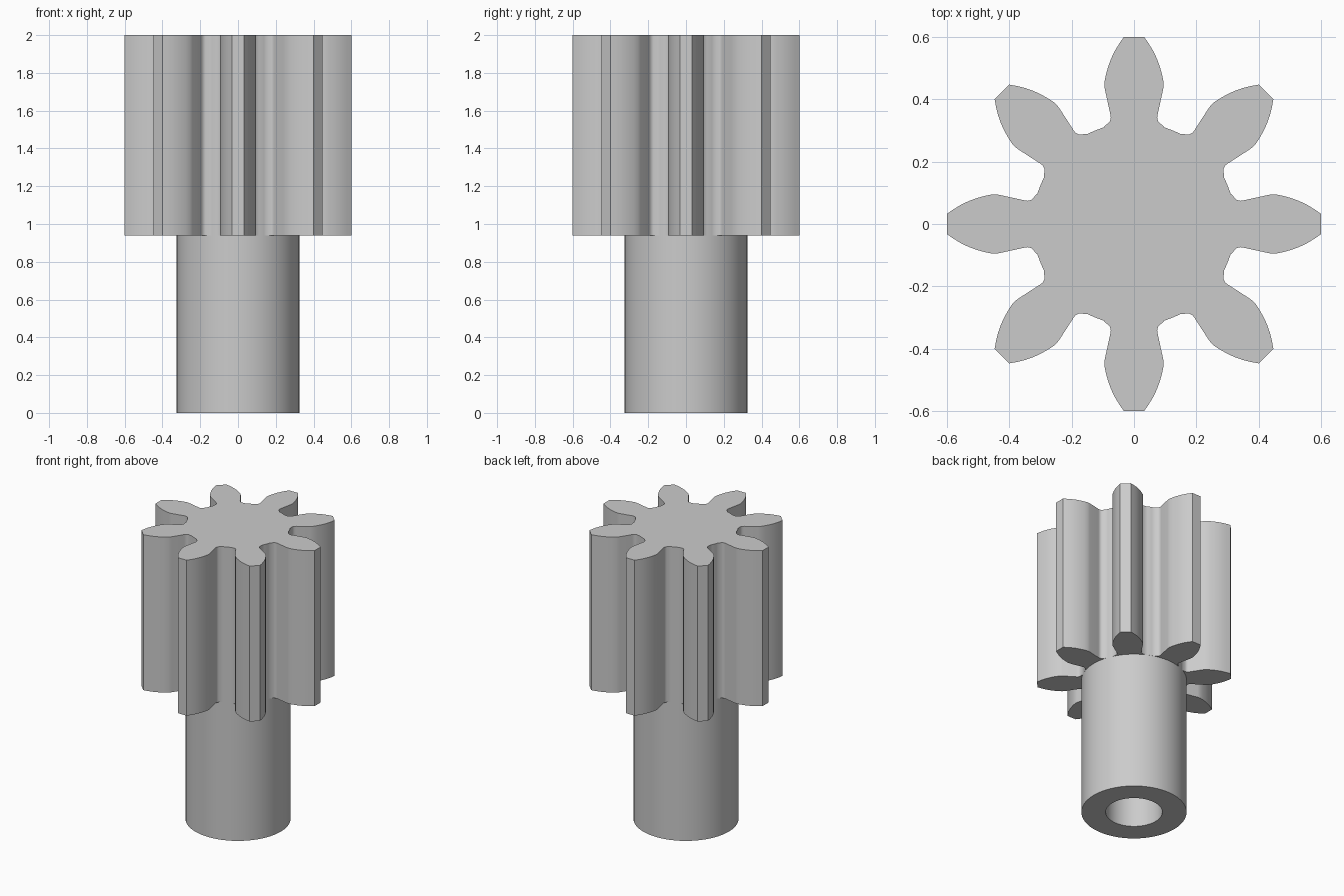
import bpy, bmesh, math
from mathutils import Matrix, Vector

cube = bpy.data.objects.get("Cube")
if cube:
    bpy.data.objects.remove(cube, do_unlink=True)

TEETH = 8
ROOT_R, BORE_R = 0.325, 0.175
GEAR_Z, TOP_Z = 0.94, 2.0

steel = bpy.data.materials.new("grey_steel")
steel.use_nodes = True
steel.diffuse_color = (0.6, 0.6, 0.6, 1)
steel.node_tree.nodes["Principled BSDF"].inputs["Base Color"].default_value = (0.6, 0.6, 0.6, 1)


def finish(bm, name):
    bmesh.ops.recalc_face_normals(bm, faces=bm.faces)
    mesh = bpy.data.meshes.new(name)
    bm.to_mesh(mesh)
    bm.free()
    mesh.materials.append(steel)
    obj = bpy.data.objects.new(name, mesh)
    bpy.context.collection.objects.link(obj)
    bpy.ops.object.select_all(action='DESELECT')
    obj.select_set(True)
    bpy.context.view_layer.objects.active = obj
    bpy.ops.object.shade_smooth_by_angle(angle=math.radians(30))
    return obj


# Toothed head: half a tooth along +x, mirrored, then repeated around z
flank = [(0.6, 0.033), (0.578, 0.048), (0.555, 0.062), (0.53, 0.074),
         (0.505, 0.083), (0.48, 0.09), (0.455, 0.095), (0.435, 0.094),
         (0.352, 0.076), (0.341, 0.0745), (0.331, 0.077), (0.324, 0.082), (0.318, 0.09)]
root = [(ROOT_R * math.cos(a), ROOT_R * math.sin(a))
        for a in (math.radians(d) for d in (17.5, 20, 22.5))]
half = flank + root
tooth = [(x, -y) for x, y in reversed(half[:-1])] + half

bm = bmesh.new()
outline = []
for i in range(TEETH):
    turn = Matrix.Rotation(math.tau * i / TEETH, 3, 'Z')
    outline += [bm.verts.new(turn @ Vector((x, y, GEAR_Z))) for x, y in tooth]
base = bm.faces.new(outline)
top = bmesh.ops.extrude_face_region(bm, geom=[base], use_keep_orig=True)
bmesh.ops.translate(bm, vec=(0, 0, TOP_Z - GEAR_Z),
                    verts=[g for g in top["geom"] if isinstance(g, bmesh.types.BMVert)])
finish(bm, "toothed_head")

# Shaft with a blind bore: a profile spun around z
bm = bmesh.new()
profile = [(BORE_R, GEAR_Z), (BORE_R, 0), (ROOT_R, 0), (ROOT_R, GEAR_Z)]
verts = [bm.verts.new((r, 0, z)) for r, z in profile]
edges = [bm.edges.new(pair) for pair in zip(verts, verts[1:])]
bmesh.ops.spin(bm, geom=verts + edges, cent=(0, 0, 0), axis=(0, 0, 1),
               angle=math.tau, steps=64)
bmesh.ops.remove_doubles(bm, verts=bm.verts, dist=1e-4)
finish(bm, "hollow_shaft")
